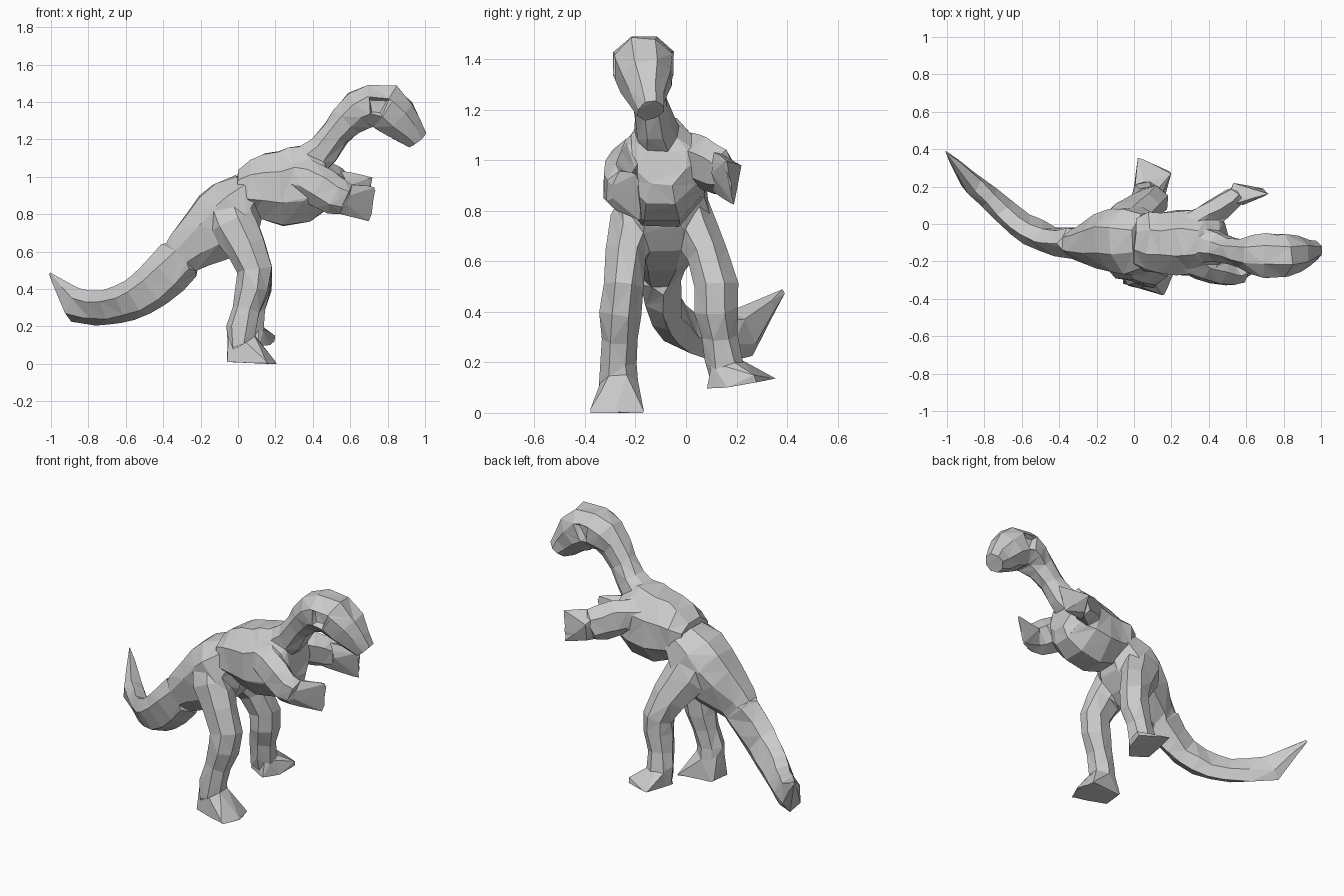
import bpy, bmesh, math, random
from mathutils import Vector

random.seed(4)


def finish(name, bm):
    bmesh.ops.recalc_face_normals(bm, faces=bm.faces[:])
    bmesh.ops.triangulate(bm, faces=bm.faces[:])
    me = bpy.data.meshes.new(name)
    bm.to_mesh(me)
    bm.free()
    ob = bpy.data.objects.new(name, me)
    bpy.context.collection.objects.link(ob)
    return ob


def loft(name, secs, ref, n=8, jitter=0.006, sockets=()):
    """Sweep oval rings (x, y, z, half width, half height); ref points sideways."""
    bm = bmesh.new()
    pts = [Vector(s[:3]) for s in secs]
    rings = []
    k = 1 / math.cos(math.pi / n)
    for i, (c, s) in enumerate(zip(pts, secs)):
        t = (pts[min(i + 1, len(pts) - 1)] - pts[max(i - 1, 0)]).normalized()
        side = Vector(ref)
        side = (side - t * side.dot(t)).normalized()
        up = t.cross(side)
        ring = []
        for j in range(n):
            a = 2 * math.pi * (j + 0.5) / n
            amt = min(jitter, s[3] * 0.3)
            noise = Vector([random.uniform(-amt, amt) for _ in range(3)])
            ring.append(bm.verts.new(c + side * (s[3] * k * math.cos(a))
                                     + up * (s[4] * k * math.sin(a)) + noise))
        rings.append(ring)
    for r0, r1 in zip(rings, rings[1:]):
        for j in range(n):
            m = (j + 1) % n
            bm.faces.new((r0[j], r0[m], r1[m], r1[j]))
    bm.faces.new(rings[0])
    bm.faces.new(rings[-1])
    bmesh.ops.recalc_face_normals(bm, faces=bm.faces[:])
    # sunken eye sockets
    for p in sockets:
        f = min(bm.faces, key=lambda q: (q.calc_center_median() - Vector(p)).length)
        bmesh.ops.inset_individual(bm, faces=[f], thickness=0.012, depth=-0.035)
    return finish(name, bm)


def hull(name, points):
    bm = bmesh.new()
    for p in points:
        bm.verts.new(p)
    bmesh.ops.convex_hull(bm, input=bm.verts[:])
    return finish(name, bm)


def fuse(name, parts, faces):
    """Melt overlapping parts into one skin and cut it down to big facets."""
    bm = bmesh.new()
    for p in parts:
        bm.from_mesh(p.data)
        bpy.data.objects.remove(p)
    ob = finish(name, bm)
    rm = ob.modifiers.new("skin", 'REMESH')
    rm.mode = 'VOXEL'
    rm.voxel_size = 0.009
    bpy.context.view_layer.update()
    dg = bpy.context.evaluated_depsgraph_get()
    count = len(ob.evaluated_get(dg).data.polygons) * 2
    dec = ob.modifiers.new("facets", 'DECIMATE')
    dec.ratio = faces / count
    dec.use_collapse_triangulate = True
    bpy.context.view_layer.update()
    dg = bpy.context.evaluated_depsgraph_get()
    me = bpy.data.meshes.new_from_object(ob.evaluated_get(dg))
    ob.modifiers.clear()
    ob.data = me
    me.shade_flat()
    return ob


# Pelvis
pelvis = loft("pelvis", [
    (-.37, -.10, .50, .06, .09), (-.285, -.105, .595, .09, .115),
    (-.16, -.095, .69, .145, .165), (-.08, -.09, .77, .17, .18),
    (-.005, -.09, .85, .175, .17), (.07, -.09, .93, .145, .11)], (0, 1, 0))

# Curled tail, narrow and leaning to one side
tail = loft("tail", [
    (-1.01, .39, .485, .006, .006), (-.87, .215, .318, .05, .09),
    (-.77, .14, .30, .05, .085), (-.69, .065, .305, .05, .085),
    (-.61, .0, .325, .055, .09), (-.54, -.045, .36, .06, .10),
    (-.46, -.08, .41, .062, .105), (-.39, -.095, .475, .068, .11),
    (-.31, -.10, .56, .08, .11)], (.3, 1, .4), n=6)

# Deep chest
chest = loft("chest", [
    (.0, -.09, .95, .12, .08), (.07, -.095, .945, .155, .15),
    (.14, -.10, .945, .165, .175), (.23, -.10, .94, .17, .2),
    (.33, -.10, .955, .17, .205), (.41, -.10, .995, .15, .185),
    (.475, -.10, 1.01, .10, .11)], (0, 1, 0))

# Neck, skull and snout
head = loft("neck_and_head", [
    (.38, -.11, 1.08, .095, .10), (.46, -.125, 1.14, .075, .085),
    (.52, -.14, 1.225, .068, .075), (.585, -.155, 1.305, .075, .09),
    (.645, -.163, 1.355, .10, .105), (.71, -.168, 1.382, .12, .115),
    (.79, -.17, 1.37, .118, .125), (.855, -.16, 1.315, .10, .11),
    (.915, -.15, 1.25, .07, .085), (.96, -.14, 1.195, .05, .06)], (0, 1, 0),
    sockets=((.75, -.30, 1.38), (.75, -.04, 1.38)))

# Legs, ring width along x and depth along y
right_leg = loft("right_leg", [
    (-.07, -.16, .86, .11, .08), (-.03, -.205, .75, .12, .09),
    (.04, -.235, .62, .10, .075), (.09, -.25, .50, .09, .075),
    (.08, -.26, .40, .085, .075), (.045, -.265, .29, .072, .065),
    (.02, -.27, .19, .072, .07), (.02, -.265, .09, .07, .07)],
    (1, 0, 0), n=7)
left_leg = loft("left_leg", [
    (-.07, -.02, .86, .11, .08), (-.03, .025, .75, .12, .09),
    (.05, .09, .62, .095, .075), (.10, .12, .50, .085, .08),
    (.095, .12, .40, .08, .08), (.075, .135, .30, .07, .065),
    (.065, .15, .21, .07, .07), (.06, .155, .14, .065, .06)],
    (1, 0, 0), n=7)

# Wedge feet
right_foot = hull("right_foot", [
    (-.06, -.32, .01), (-.055, -.19, .01), (.18, -.165, 0),
    (.21, -.28, 0), (.16, -.385, 0), (-.055, -.30, .15), (-.05, -.22, .15),
    (.03, -.335, .13), (.09, -.30, .15), (.10, -.23, .14), (.03, -.19, .13)])
left_foot = hull("left_foot", [
    (-.01, .13, .11), (.11, .08, .095), (.17, .16, .10), (.20, .28, .12),
    (.02, .36, .135), (.20, .27, .15), (0, .17, .22), (.12, .10, .20),
    (.13, .19, .20), (.05, .22, .21)])

# Arms
right_arm = loft("right_arm", [
    (.27, -.20, 1.02, .06, .07), (.36, -.225, .99, .065, .095),
    (.45, -.26, .94, .06, .095), (.52, -.275, .895, .055, .09),
    (.57, -.265, .875, .045, .075)], (0, 1, 0), n=6)
left_arm = loft("left_arm", [
    (.27, .0, 1.02, .05, .07), (.36, .03, 1.01, .06, .085),
    (.43, .065, .99, .06, .09), (.49, .115, .965, .055, .09),
    (.54, .155, .95, .045, .08)], (-.3, 1, 0), n=6)

# Paddle hands
right_hand = hull("right_hand", [
    (.745, -.19, .95), (.715, -.17, .755), (.55, -.28, .80), (.54, -.33, .88),
    (.57, -.28, .965), (.55, -.21, .93), (.55, -.22, .82), (.66, -.24, .95)])
left_hand = hull("left_hand", [
    (.725, .16, 1.0), (.695, .19, .82), (.53, .22, .98), (.50, .10, 1.05),
    (.50, .11, .87), (.54, .19, .87), (.58, .10, .95)])

# Two fused halves meeting at the waist
fuse("hindquarters", [pelvis, tail, right_leg, left_leg, right_foot, left_foot], 560)
fuse("forequarters", [chest, head, right_arm, left_arm, right_hand, left_hand], 520)
